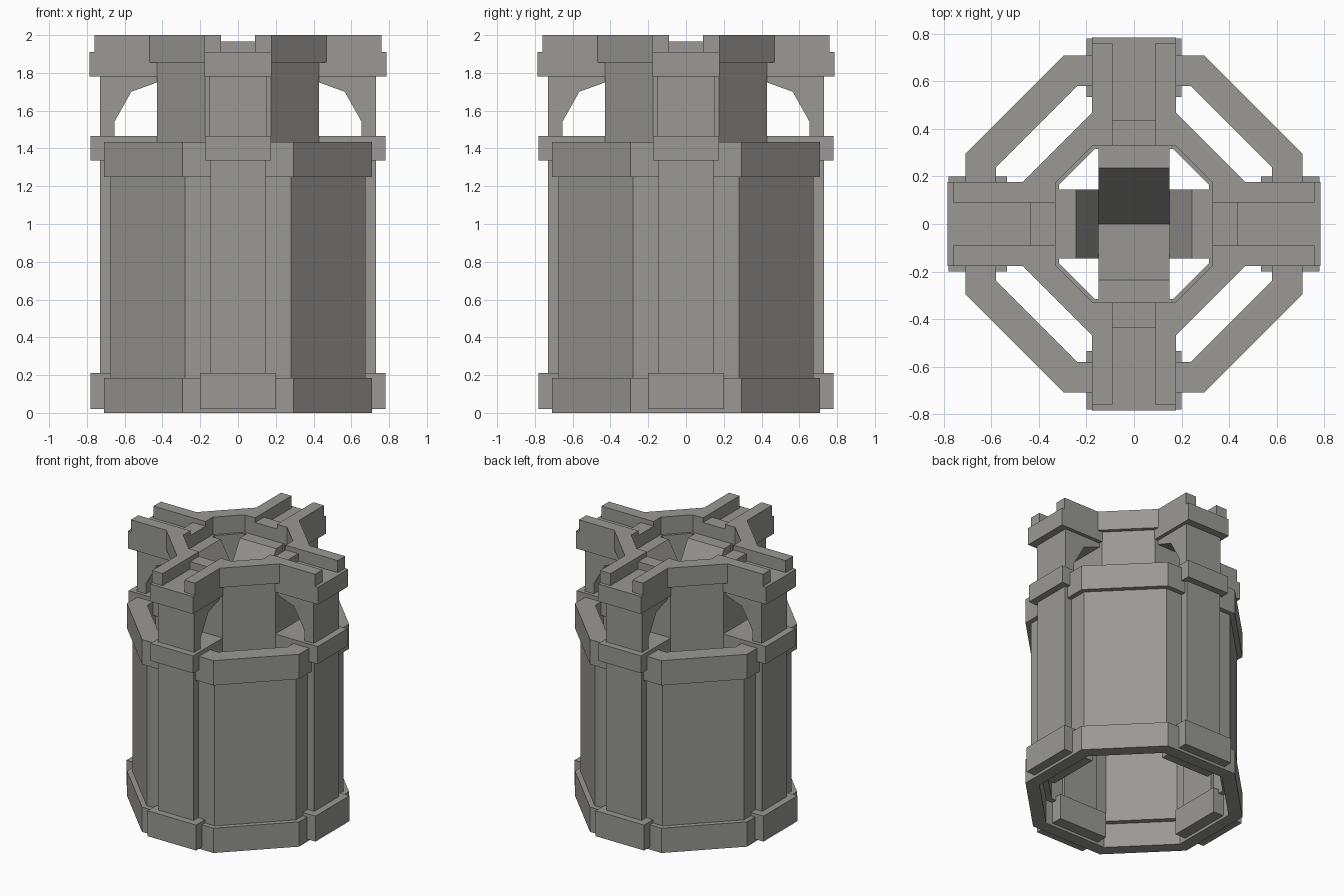
import bpy, bmesh, math
from mathutils import Matrix, Vector

if "Cube" in bpy.data.objects:
    bpy.data.objects.remove(bpy.data.objects["Cube"])

stone = bpy.data.materials.new("warm_grey_stone")
stone.diffuse_color = (0.32, 0.315, 0.295, 1)
stone.use_nodes = True
stone.node_tree.nodes["Principled BSDF"].inputs["Base Color"].default_value = stone.diffuse_color


def finish(name, bm):
    bmesh.ops.recalc_face_normals(bm, faces=bm.faces)
    me = bpy.data.meshes.new(name)
    bm.to_mesh(me)
    bm.free()
    me.materials.append(stone)
    ob = bpy.data.objects.new(name, me)
    bpy.context.collection.objects.link(ob)
    return ob


def octagon(a, b):
    """Octagon with flat sides at distance b and half side length a."""
    return [(a, b), (-a, b), (-b, a), (-b, -a), (-a, -b), (a, -b), (b, -a), (b, a)]


def ring(name, outer, inner, z0, z1):
    bm = bmesh.new()
    loops = [[bm.verts.new((x, y, z)) for x, y in octagon(*o)]
             for o, z in ((outer, z0), (outer, z1), (inner, z1), (inner, z0))]
    for k in range(4):
        p, q = loops[k], loops[(k + 1) % 4]
        for i in range(8):
            j = (i + 1) % 8
            bm.faces.new((p[i], p[j], q[j], q[i]))
    return finish(name, bm)


def prism(name, pts, vec, turns=(0, 1, 2, 3)):
    """Extrude a 3D polygon by vec, repeated in quarter turns about z."""
    bm = bmesh.new()
    for t in turns:
        m = Matrix.Rotation(t * math.pi / 2, 3, 'Z')
        a = [bm.verts.new(m @ Vector(p)) for p in pts]
        b = [bm.verts.new(m @ (Vector(p) + Vector(vec))) for p in pts]
        bm.faces.new(a)
        bm.faces.new(b[::-1])
        for i in range(len(a)):
            j = (i + 1) % len(a)
            bm.faces.new((a[i], a[j], b[j], b[i]))
    return finish(name, bm)


def box(name, x0, x1, y0, y1, z0, z1):
    return prism(name, [(x0, y0, z0), (x1, y0, z0), (x1, y1, z0), (x0, y1, z0)],
                 (0, 0, z1 - z0))


def profile(name, yz, w, turns=(0, 1, 2, 3)):
    return prism(name, [(-w, y, z) for y, z in yz], (2 * w, 0, 0), turns)


# main hollow drum with trims
ring("drum_wall", (0.28, 0.675), (0.24, 0.58), 0.18, 1.26)
ring("base_trim", (0.295, 0.71), (0.255, 0.62), 0.0, 0.185)
ring("upper_trim", (0.295, 0.71), (0.24, 0.58), 1.25, 1.435)

# pillars on the four main sides with foot and shoulder blocks
box("side_pillar", -0.145, 0.145, 0.56, 0.73, 0.03, 1.40)
box("pillar_foot", -0.2, 0.2, 0.535, 0.78, 0.02, 0.21)
box("shoulder_block", -0.175, 0.175, 0.32, 0.78, 1.335, 1.465)

# arched buttress from the hub to each pillar
profile("buttress_arch", [(0.40, 1.79), (0.73, 1.79), (0.73, 1.45), (0.655, 1.45),
                          (0.655, 1.54), (0.565, 1.70), (0.40, 1.76)], 0.15)

# arms with twin rails on top
box("arm", -0.177, 0.177, 0.33, 0.785, 1.78, 1.91)
box("left_rail", -0.177, -0.09, 0.33, 0.76, 1.90, 2.0)
box("right_rail", 0.09, 0.177, 0.33, 0.76, 1.90, 2.0)
box("arm_step", -0.092, 0.092, 0.33, 0.435, 1.90, 1.965)

# inner hub with diagonal crown pieces
ring("hub_wall", (0.175, 0.43), (0.165, 0.315), 1.335, 1.87)
prism("hub_crown", [(0.175, 0.47, 1.855), (0.47, 0.175, 1.855),
                    (0.33, 0.175, 1.855), (0.175, 0.33, 1.855)], (0, 0, 0.145))

# steep chute slopes inside the hub
profile("chute_long", [(0.33, 1.87), (0.235, 1.87), (0, 1.46), (0, 1.36), (0.33, 1.36)],
        0.15, (0, 2))
profile("chute_short", [(0.33, 1.87), (0.245, 1.87), (0.15, 1.70), (0.15, 1.36), (0.33, 1.36)],
        0.145, (1, 3))
